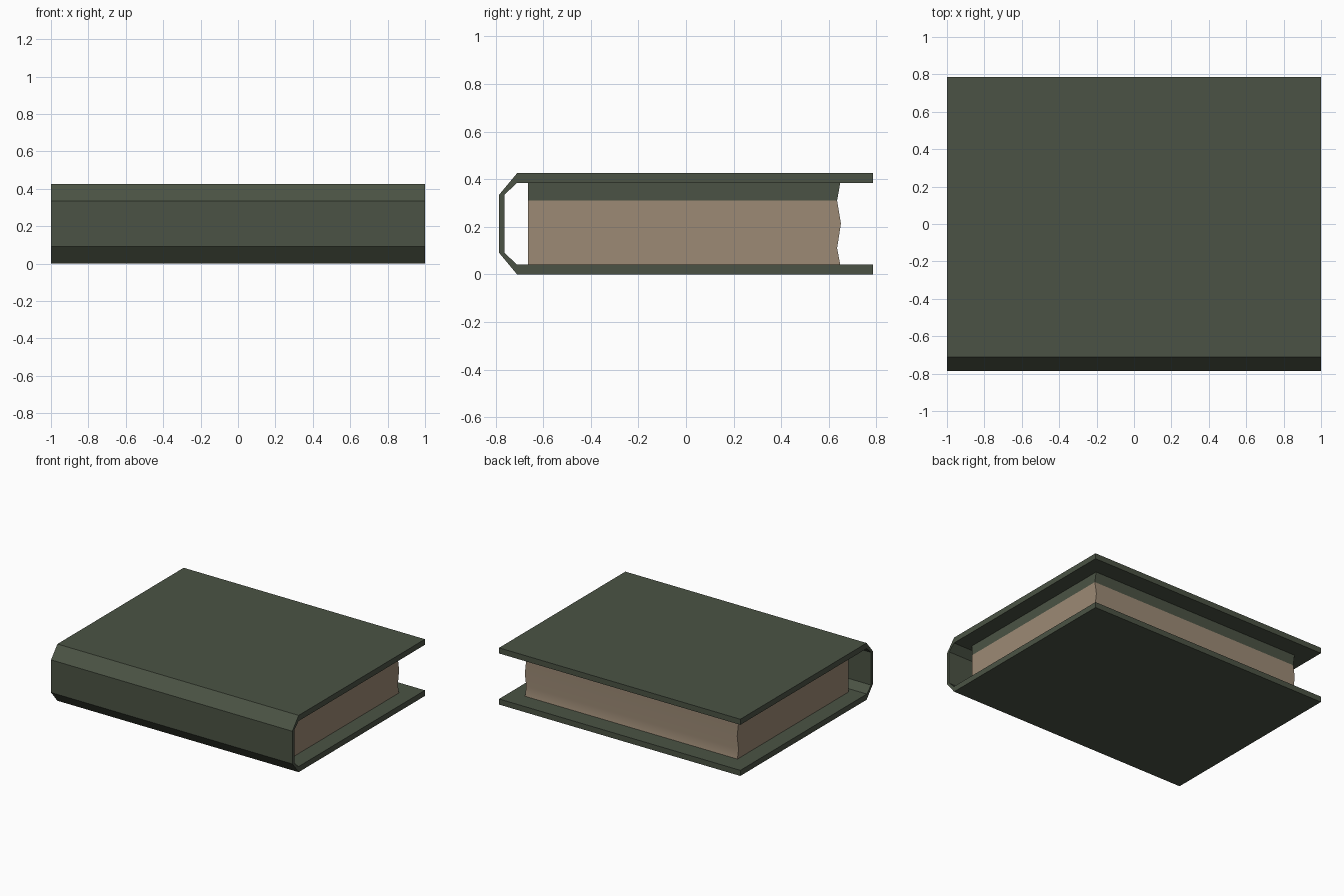
import bpy, bmesh, math

cube = bpy.data.objects.get("Cube")
if cube:
    bpy.data.objects.remove(cube, do_unlink=True)


def material(name, rgb):
    mat = bpy.data.materials.new(name)
    mat.use_nodes = True
    mat.diffuse_color = (*rgb, 1)
    mat.node_tree.nodes["Principled BSDF"].inputs["Base Color"].default_value = (*rgb, 1)
    return mat


green = material("dark_green", (0.070, 0.086, 0.058))
tan = material("paper_tan", (0.333, 0.254, 0.178))


def prism(name, profile, half_width, mats, split_z=None):
    """Extrude a (y, z) profile along x; faces above split_z take the second material."""
    bm = bmesh.new()
    face = bm.faces.new([bm.verts.new((-half_width, y, z)) for y, z in profile])
    ext = bmesh.ops.extrude_face_region(bm, geom=[face])["geom"]
    moved = [v for v in ext if isinstance(v, bmesh.types.BMVert)]
    bmesh.ops.translate(bm, verts=moved, vec=(2 * half_width, 0, 0))
    bmesh.ops.recalc_face_normals(bm, faces=bm.faces)
    if split_z is not None:
        bmesh.ops.bisect_plane(bm, geom=bm.verts[:] + bm.edges[:] + bm.faces[:],
                               dist=1e-4, plane_co=(0, 0, split_z), plane_no=(0, 0, 1))
        for f in bm.faces:
            f.material_index = int(f.calc_center_median().z > split_z)
    mesh = bpy.data.meshes.new(name)
    bm.to_mesh(mesh)
    bm.free()
    for m in mats:
        mesh.materials.append(m)
    obj = bpy.data.objects.new(name, mesh)
    bpy.context.collection.objects.link(obj)
    bpy.ops.object.select_all(action="DESELECT")
    obj.select_set(True)
    bpy.context.view_layer.objects.active = obj
    bpy.ops.object.shade_smooth_by_angle(angle=math.radians(30))
    return obj


# Wraparound cover: one closed C-shaped section with chamfered spine
outer = [(0.785, 0.425), (-0.71, 0.425), (-0.785, 0.335), (-0.785, 0.09), (-0.71, 0), (0.785, 0)]
inner = [(0.785, 0.042), (-0.712, 0.042), (-0.762, 0.09), (-0.762, 0.335), (-0.712, 0.383), (0.785, 0.383)]
prism("cover", outer + inner, 1.0, [green])

# Page block: wavy fore edge, upper band in the cover colour
fore_edge = [(0.648, 0.042), (0.635, 0.11), (0.651, 0.213), (0.635, 0.31), (0.648, 0.383)]
prism("page_block", [(-0.665, 0.383), (-0.665, 0.042)] + fore_edge, 0.88, [tan, green], split_z=0.31)
